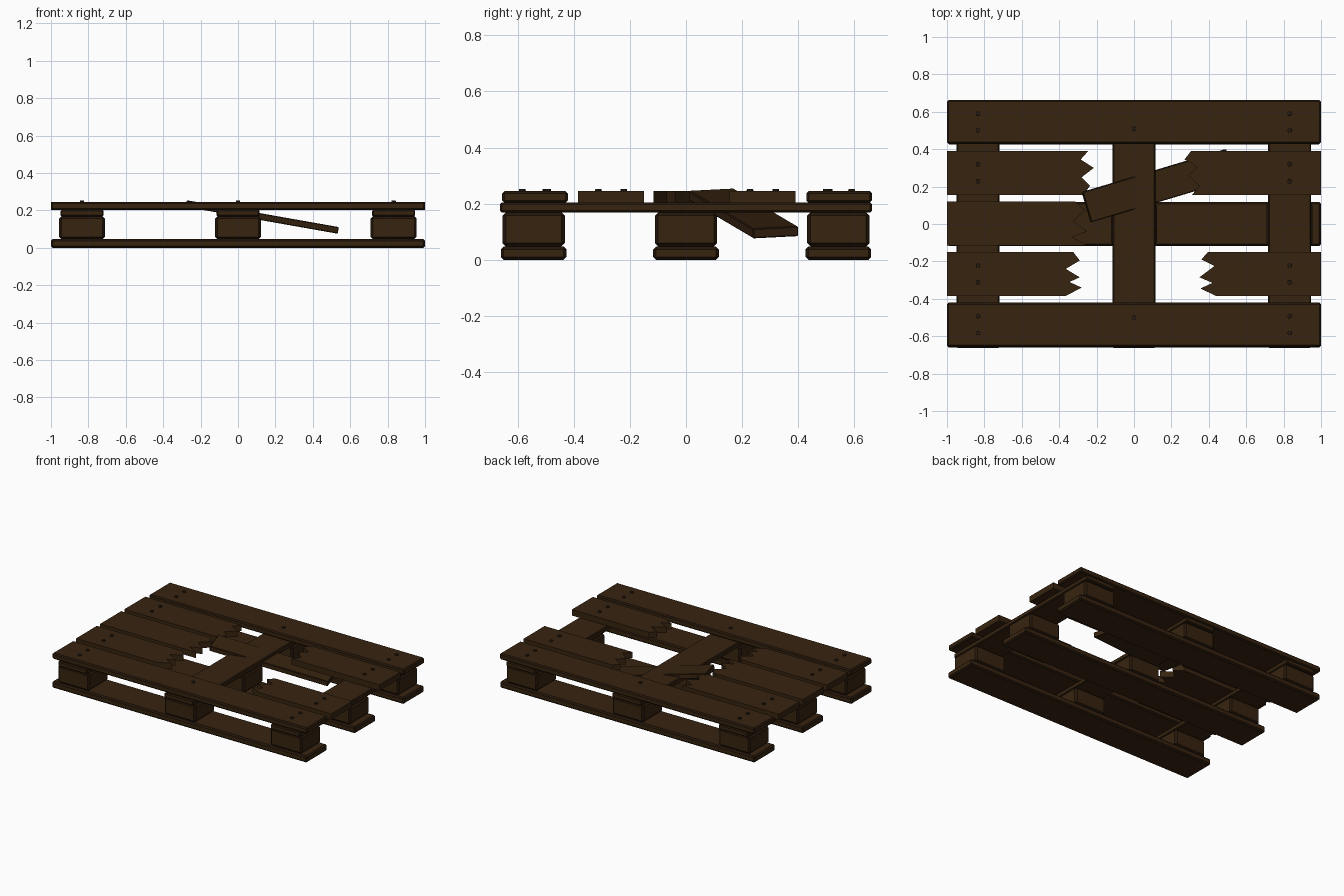
import bpy, bmesh, math
from mathutils import Matrix

if "Cube" in bpy.data.objects:
    bpy.data.objects.remove(bpy.data.objects["Cube"])


def material(name, colour):
    m = bpy.data.materials.new(name)
    m.diffuse_color = (*colour, 1)
    m.use_nodes = True
    m.node_tree.nodes["Principled BSDF"].inputs["Base Color"].default_value = m.diffuse_color
    return m


WOOD = material("dark_wood", (0.038, 0.0175, 0.0052))
EDGE = material("worn_wood_edge", (0.018, 0.0085, 0.003))
NAIL = material("nail_iron", (0.02, 0.011, 0.005))


def finish(bm, name, *mats):
    bmesh.ops.recalc_face_normals(bm, faces=bm.faces[:])
    me = bpy.data.meshes.new(name)
    bm.to_mesh(me)
    bm.free()
    for m in mats:
        me.materials.append(m)
    ob = bpy.data.objects.new(name, me)
    bpy.context.collection.objects.link(ob)
    return ob


def board(name, centre, size, bevel=0.008):
    """Box with chamfered, darker edges."""
    bm = bmesh.new()
    bmesh.ops.create_cube(bm, size=1, matrix=Matrix.Diagonal((*size, 1)))
    bmesh.ops.bevel(bm, geom=bm.edges[:], offset=bevel, segments=1,
                    profile=0.5, affect='EDGES', material=1)
    ob = finish(bm, name, WOOD, EDGE)
    ob.location = centre
    return ob


def broken_board(name, outer_x, jag, z0=0.203, z1=0.245):
    """Plank from the outer end to a splintered end given by (x, y) points."""
    bm = bmesh.new()
    outline = [(outer_x, jag[-1][1]), (outer_x, jag[0][1])] + jag
    face = bm.faces.new([bm.verts.new((x, y, z0)) for x, y in outline])
    top = bmesh.ops.extrude_face_region(bm, geom=[face])["geom"]
    bmesh.ops.translate(bm, vec=(0, 0, z1 - z0),
                        verts=[v for v in top if isinstance(v, bmesh.types.BMVert)])
    return finish(bm, name, WOOD)


COLS = (-0.834, 0.0, 0.832)
ROWS = (-0.543, 0.0, 0.543)

# Bottom runners and the spacer blocks on them
for y in ROWS:
    board("bottom_runner", (0, y, 0.0235), (2, 0.234, 0.047), 0.01)
    for x in COLS:
        board("spacer_block", (x, y, 0.108), (0.245, 0.222, 0.122), 0.012)

# Cross stringers
for x in COLS:
    board("cross_stringer", (x, 0, 0.186), (0.23, 1.326, 0.036), 0.007)

# Whole outer deck planks
for y in (-0.538, 0.546):
    board("outer_deck_plank", (0, y, 0.224), (2, 0.234, 0.043), 0.009)

# Snapped deck planks
broken_board("broken_plank_back_left", -1,
             [(-.245, .39), (-.285, .345), (-.215, .30), (-.28, .25),
              (-.235, .205), (-.27, .155)])
broken_board("broken_plank_back_right", 1,
             [(.305, .39), (.27, .345), (.34, .305), (.29, .26),
              (.35, .205), (.31, .155)])
broken_board("broken_plank_middle_left", -1,
             [(-.315, .12), (-.26, .075), (-.325, .015), (-.25, -.04),
              (-.33, -.07), (-.25, -.115)])
broken_board("broken_plank_front_left", -1,
             [(-.325, -.15), (-.29, -.195), (-.365, -.24), (-.29, -.285),
              (-.345, -.31), (-.28, -.34), (-.365, -.385)])
broken_board("broken_plank_front_right", 1,
             [(.395, -.15), (.36, -.19), (.43, -.225), (.35, -.285),
              (.42, -.315), (.355, -.345), (.44, -.385)])

# Loose board that dropped through the gap
loose = board("loose_board", (0, 0, 0), (0.813, 0.168, 0.036), 0.004)
loose.matrix_world = (Matrix.Translation((0.13, 0.205, 0.165))
                      @ Matrix.Rotation(math.radians(10), 4, 'Y')
                      @ Matrix.Rotation(math.radians(16.4), 4, 'Z'))

# Nail heads
spots = [(x, y) for x in (COLS[0], COLS[2])
         for y in (-.583, -.493, -.312, -.222, .228, .32, .50, .59)]
spots += [(0, -.50), (0, .51)]
bm = bmesh.new()
for x, y in spots:
    bmesh.ops.create_cone(bm, cap_ends=True, segments=8, radius1=0.013,
                          radius2=0.011, depth=0.014,
                          matrix=Matrix.Translation((x, y, 0.246)))
finish(bm, "nail_heads", NAIL)
